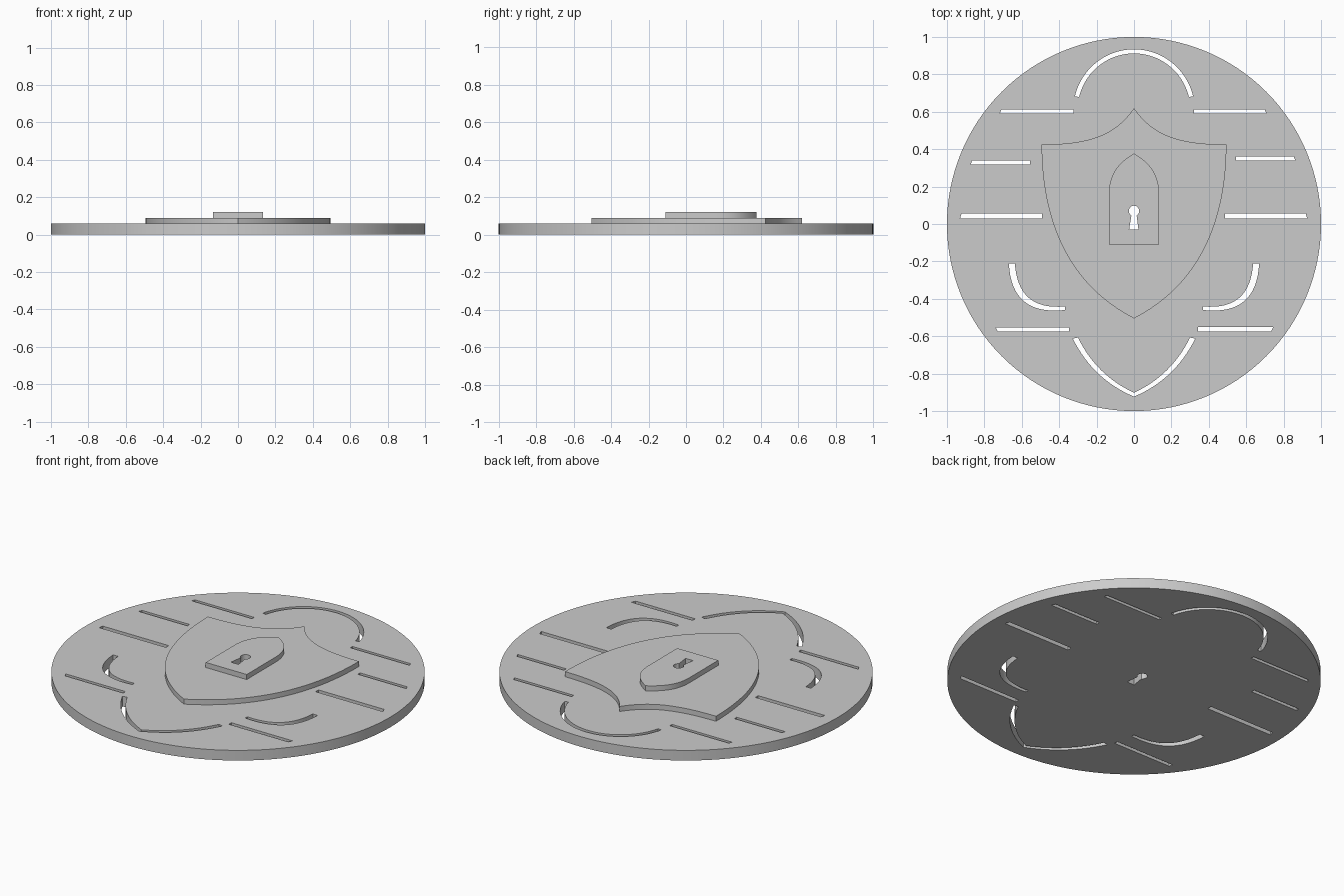
import bpy, bmesh, math

if "Cube" in bpy.data.objects:
    bpy.data.objects.remove(bpy.data.objects["Cube"])

grey = bpy.data.materials.new("light grey")
grey.diffuse_color = (0.6, 0.6, 0.6, 1)
grey.use_nodes = True
grey.node_tree.nodes["Principled BSDF"].inputs["Base Color"].default_value = grey.diffuse_color


def bez(a, b, c, d, n=16):
    """Points along a cubic curve."""
    out = []
    for i in range(n + 1):
        t = i / n
        w = ((1 - t) ** 3, 3 * t * (1 - t) ** 2, 3 * t * t * (1 - t), t ** 3)
        out.append(tuple(sum(k * p[j] for k, p in zip(w, (a, b, c, d))) for j in (0, 1)))
    return out


def quad(a, b, c):
    """Points along a quadratic curve."""
    c1 = [a[j] + 2 / 3 * (b[j] - a[j]) for j in (0, 1)]
    c2 = [c[j] + 2 / 3 * (b[j] - c[j]) for j in (0, 1)]
    return bez(a, c1, c2, c)


def arc(cx, cy, r, a0, a1, n):
    return [(cx + r * math.cos(math.radians(a0 + (a1 - a0) * i / n)),
             cy + r * math.sin(math.radians(a0 + (a1 - a0) * i / n))) for i in range(n + 1)]


def flip(pts):
    return [(-x, y) for x, y in reversed(pts)]


def symmetric(left):
    """Close an open left half that starts and ends on x = 0."""
    return left + flip(left)[1:-1]


def plate(name, z0, z1, loops):
    """Extruded flat outline; every loop after the first is a hole."""
    cu = bpy.data.curves.new(name, 'CURVE')
    cu.dimensions = '2D'
    cu.fill_mode = 'BOTH'
    cu.extrude = (z1 - z0) / 2
    for pts in loops:
        s = cu.splines.new('POLY')
        s.points.add(len(pts) - 1)
        for p, (x, y) in zip(s.points, pts):
            p.co = (x, y, 0, 1)
        s.use_cyclic_u = True
    ob = bpy.data.objects.new(name, cu)
    bpy.context.collection.objects.link(ob)
    bpy.ops.object.select_all(action='DESELECT')
    ob.select_set(True)
    bpy.context.view_layer.objects.active = ob
    bpy.ops.object.convert(target='MESH')
    ob = bpy.context.view_layer.objects.active
    bm = bmesh.new()
    bm.from_mesh(ob.data)
    bmesh.ops.remove_doubles(bm, verts=bm.verts, dist=1e-5)
    bmesh.ops.translate(bm, verts=bm.verts, vec=(0, 0, (z0 + z1) / 2))
    bmesh.ops.recalc_face_normals(bm, faces=bm.faces)
    bm.to_mesh(ob.data)
    bm.free()
    ob.data.materials.clear()
    ob.data.materials.append(grey)
    bpy.ops.object.shade_smooth_by_angle(angle=math.radians(30))
    return ob


# Keyhole through all layers
keyhole = arc(0, 0.07, 0.028, -60, 240, 24) + [(-0.026, -0.03), (0.024, -0.03)]

# Straight slits: x outer, x inner, y bottom, y top
slits = []
for xo, xi, y0, y1 in [(-0.717, -0.323, 0.592, 0.612), (0.707, 0.32, 0.592, 0.612),
                       (-0.873, -0.555, 0.319, 0.340), (0.862, 0.546, 0.340, 0.361),
                       (-0.930, -0.492, 0.029, 0.056), (0.926, 0.487, 0.029, 0.056),
                       (-0.739, -0.348, -0.576, -0.554), (0.744, 0.343, -0.576, -0.552)]:
    d = 0.008 if xo < 0 else -0.008
    slits.append([(xo + (d if y0 > 0 else 0.012 if xo < 0 else -0.012), y0 if y0 < 0 else y1),
                  (xi, y0 if y0 < 0 else y1),
                  (xi, y1 if y0 < 0 else y0), (xo, y1 if y0 < 0 else y0)])

# Arched slot at the top
arch = arc(0, 0.610, 0.324, 13, 167, 48) + arc(0, 0.611, 0.301, 167, 13, 48)

# V-shaped slot at the bottom
v_out = quad((-0.327, -0.613), (-0.22, -0.83), (0, -0.923))
v_in = quad((-0.300, -0.607), (-0.20, -0.81), (0, -0.902))
vee = v_out + flip(v_out)[1:] + (v_in + flip(v_in)[1:])[::-1]

# Curved side slots
hook = (bez((-0.669, -0.211), (-0.66, -0.40), (-0.56, -0.48), (-0.37, -0.460))
        + bez((-0.637, -0.211), (-0.625, -0.38), (-0.54, -0.455), (-0.37, -0.441))[::-1])

# Base disc
disc = arc(0, 0, 1, 0, 360, 128)[:-1]
plate("base_disc", 0, 0.06, [disc, keyhole, arch, vee, hook, flip(hook)] + slits)

# Shield
shield = symmetric(bez((0, 0.62), (-0.10, 0.47), (-0.25, 0.425), (-0.494, 0.425))
                   + bez((-0.494, 0.425), (-0.494, 0.0), (-0.34, -0.33), (0, -0.505), 24)[1:])
plate("shield", 0.06, 0.09, [shield, keyhole])

# Pointed keyhole plate
lock = symmetric(bez((0, 0.377), (-0.08, 0.33), (-0.134, 0.27), (-0.134, 0.16))
                 + [(-0.134, -0.11), (0, -0.11)])
plate("keyhole_plate", 0.09, 0.12, [lock, keyhole])
